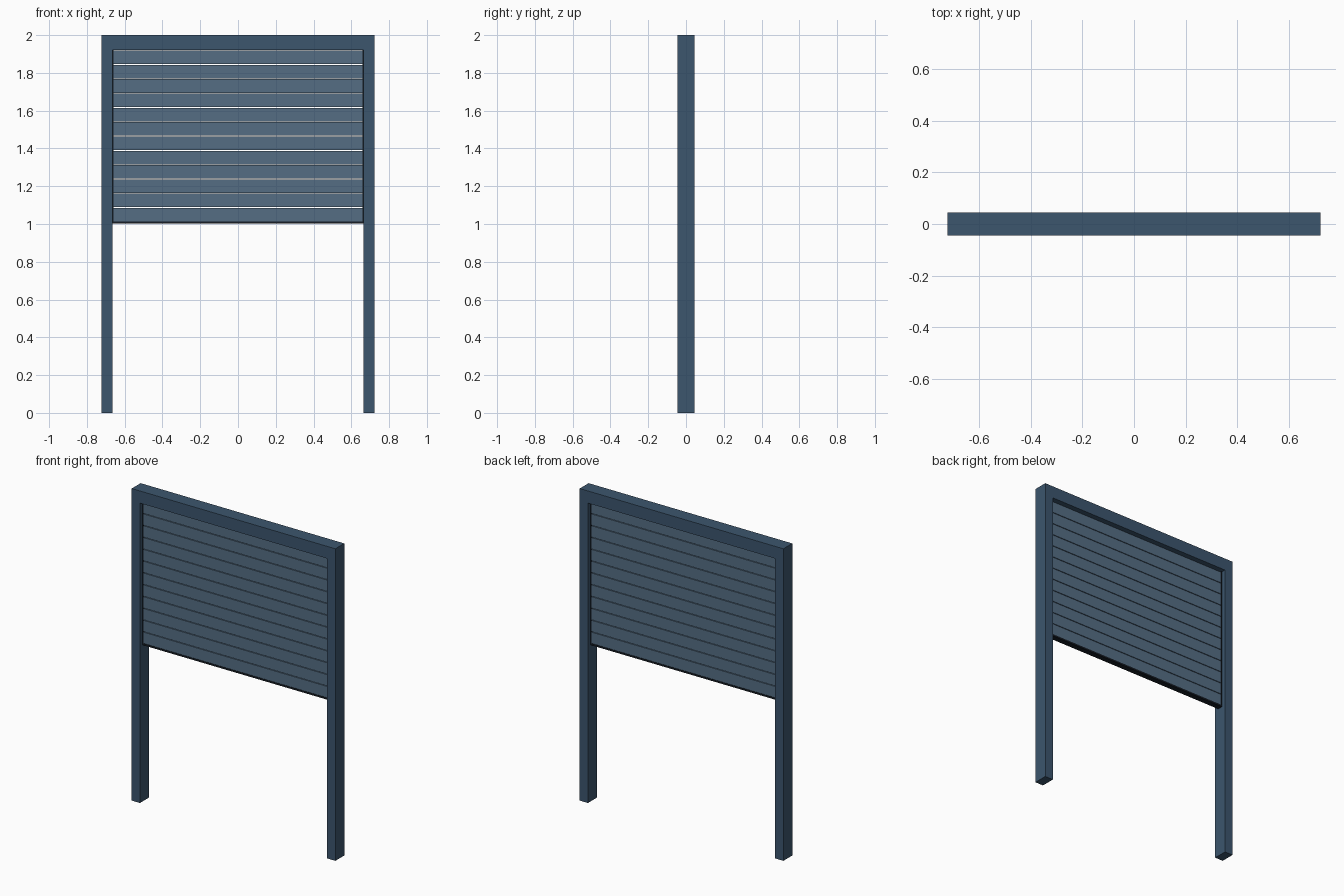
import bpy, bmesh

if "Cube" in bpy.data.objects:
    bpy.data.objects.remove(bpy.data.objects["Cube"])


def material(name, rgb):
    m = bpy.data.materials.new(name)
    m.diffuse_color = (*rgb, 1)
    m.use_nodes = True
    m.node_tree.nodes["Principled BSDF"].inputs["Base Color"].default_value = m.diffuse_color
    return m


frame_mat = material("frame_blue", (0.045, 0.092, 0.155))
slat_mat = material("slat_blue", (0.09, 0.155, 0.23))
dark_mat = material("dark_trim", (0.008, 0.012, 0.018))


def extruded(name, profile, depth, mat):
    """Extrude an x-z outline along y, centred on y = 0."""
    bm = bmesh.new()
    face = bm.faces.new([bm.verts.new((x, -depth / 2, z)) for x, z in profile])
    ext = bmesh.ops.extrude_face_region(bm, geom=[face])
    verts = [g for g in ext["geom"] if isinstance(g, bmesh.types.BMVert)]
    bmesh.ops.translate(bm, verts=verts, vec=(0, depth, 0))
    bmesh.ops.recalc_face_normals(bm, faces=bm.faces)
    mesh = bpy.data.meshes.new(name)
    bm.to_mesh(mesh)
    bm.free()
    mesh.materials.append(mat)
    ob = bpy.data.objects.new(name, mesh)
    bpy.context.collection.objects.link(ob)
    return ob


def panel(name, x0, x1, z0, z1, depth, mat):
    return extruded(name, [(x0, z0), (x1, z0), (x1, z1), (x0, z1)], depth, mat)


OUTER, INNER = 0.722, 0.664
TOP, RAIL_BOTTOM = 2.0, 1.922
TRIM = 0.006

# Outer frame: two legs joined by the top rail
extruded("post_frame",
         [(-OUTER, 0), (-INNER, 0), (-INNER, RAIL_BOTTOM), (INNER, RAIL_BOTTOM),
          (INNER, 0), (OUTER, 0), (OUTER, TOP), (-OUTER, TOP)],
         0.09, frame_mat)

# Dark trim: side guides and bottom bar
for side, name in ((-1, "left_guide"), (1, "right_guide")):
    a, b = sorted((side * INNER, side * (INNER - TRIM)))
    panel(name, a, b, 1.002, RAIL_BOTTOM, 0.036, dark_mat)
panel("bottom_bar", -INNER + TRIM, INNER - TRIM, 1.002, 1.013, 0.036, dark_mat)

# Horizontal slats with narrow gaps
COUNT, GAP = 12, 0.004
pitch = (RAIL_BOTTOM - 1.013) / COUNT
for i in range(COUNT):
    z = 1.013 + i * pitch
    panel(f"slat_{i + 1}", -INNER + TRIM, INNER - TRIM,
          z, z + pitch - GAP, 0.03, slat_mat)
